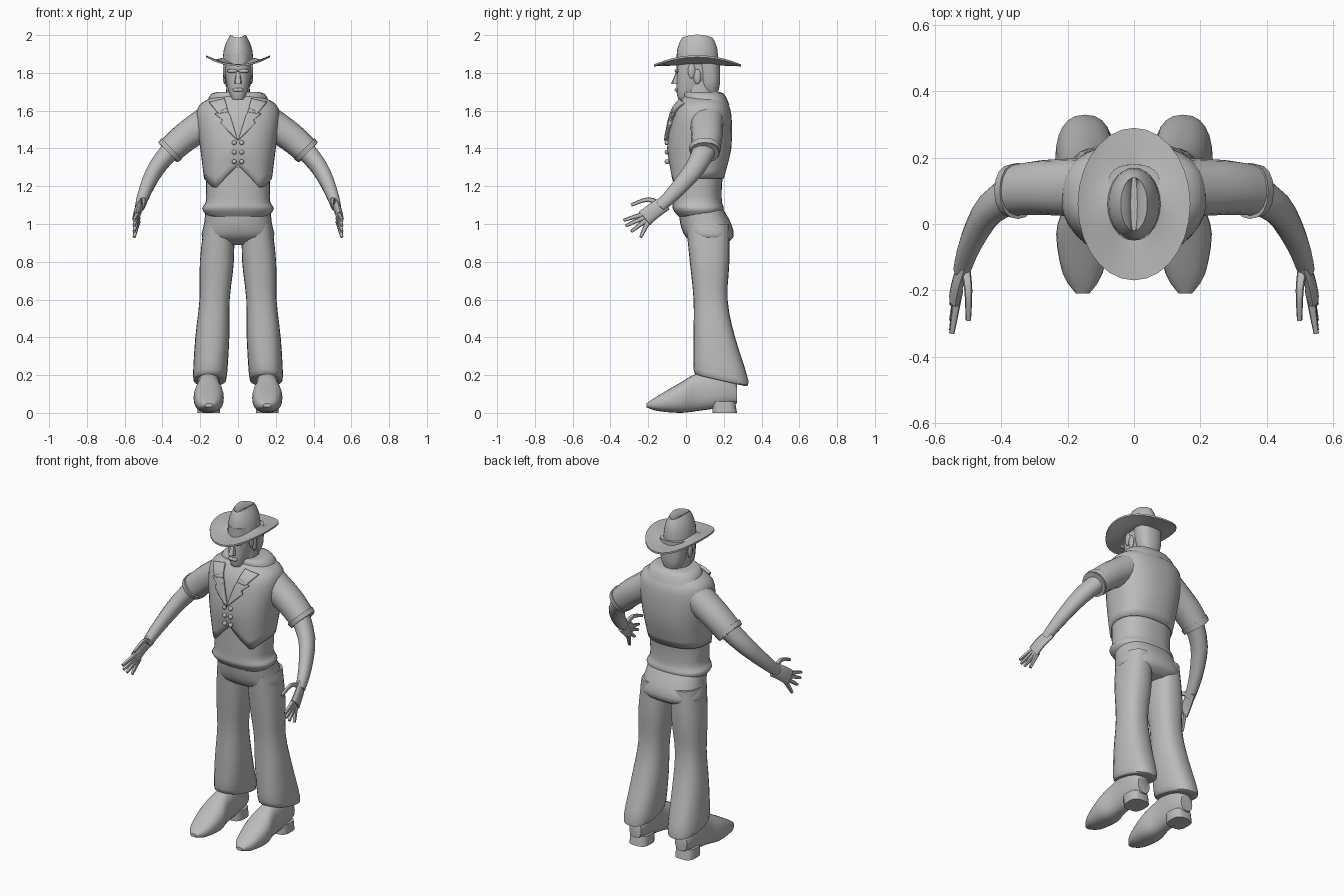
import bpy, bmesh
from math import cos, sin, pi
from mathutils import Vector

cube = bpy.data.objects.get("Cube")
if cube:
    bpy.data.objects.remove(cube)

GREY = (0.5, 0.5, 0.5, 1)
clay = bpy.data.materials.new("plain_grey")
clay.use_nodes = True
clay.diffuse_color = GREY
clay.node_tree.nodes["Principled BSDF"].inputs["Base Color"].default_value = GREY
parts = []


def finish(name, bm, mirror=False):
    """Turn a bmesh into a named part, mirrored across the middle if asked."""
    bmesh.ops.recalc_face_normals(bm, faces=bm.faces)
    mesh = bpy.data.meshes.new(name)
    bm.to_mesh(mesh)
    bm.free()
    mesh.materials.append(clay)
    obj = bpy.data.objects.new(name, mesh)
    bpy.context.collection.objects.link(obj)
    if mirror:
        obj.modifiers.new("Mirror", "MIRROR").use_mirror_merge = False
    parts.append(obj)
    return obj


def loft(name, rings, mirror=False, cap=True):
    """Skin a list of equal rings of points."""
    bm = bmesh.new()
    loops = [[bm.verts.new(point) for point in ring] for ring in rings]
    for lower, upper in zip(loops, loops[1:]):
        for i in range(len(lower)):
            bm.faces.new((lower[i - 1], lower[i], upper[i], upper[i - 1]))
    if cap:
        bm.faces.new(loops[0])
        bm.faces.new(loops[-1])
    return finish(name, bm, mirror)


def oval(centre, u, v, sides, power):
    """Superellipse ring spanned by the half-axes u and v."""
    def bend(value):
        return abs(value) ** (2 / power) * (1 if value >= 0 else -1)
    turns = [2 * pi * i / sides for i in range(sides)]
    return [centre + u * bend(cos(turn)) + v * bend(sin(turn)) for turn in turns]


def spline(rows, steps=3):
    """Smooth curve through a few rows of numbers."""
    rows = [Vector(row) for row in rows]
    padded = [rows[0], *rows, rows[-1]]
    curve = []
    for before, start, end, after in zip(padded, padded[1:], padded[2:], padded[3:]):
        for step in range(steps):
            t = step / steps
            pull_in, pull_out = (end - before) / 2, (after - start) / 2
            ease = t * t * (3 - 2 * t)
            curve.append(start.lerp(end, ease) + pull_in * t * (1 - t) ** 2
                         - pull_out * t * t * (1 - t))
    return curve + [rows[-1]]


def stack(name, rows, sides=24, power=2.4, warp=None, along_y=False, **options):
    """Loft rows of (level, half width, low side, high side)."""
    rings = []
    for level, half, low, high in spline(rows):
        middle, radius = (low + high) / 2, (high - low) / 2
        if along_y:
            centre, depth = Vector((0, level, middle)), Vector((0, 0, radius))
        else:
            centre, depth = Vector((0, middle, level)), Vector((0, radius, 0))
        ring = oval(centre, Vector((half, 0, 0)), depth, sides, power)
        if warp:
            for point in ring:
                warp(point)
        rings.append(ring)
    return loft(name, rings, **options)


def tube(name, path, start, end, flat=1.0, sides=12):
    """Mirrored limb tapering along a smooth path."""
    points = spline(path)
    last = len(points) - 1
    rings = []
    for i, point in enumerate(points):
        along = (points[min(i + 1, last)] - points[max(i - 1, 0)]).normalized()
        side = along.cross(Vector((1, 0, 0))).normalized()
        radius = start + (end - start) * i / last
        rings.append(oval(point, side * radius, along.cross(side) * radius * flat, sides, 2.2))
    return loft(name, rings, mirror=True)


def ball(name, centre, size):
    """Mirrored ellipsoid for small details."""
    bm = bmesh.new()
    bmesh.ops.create_uvsphere(bm, u_segments=12, v_segments=8, radius=1)
    bmesh.ops.scale(bm, vec=size, verts=bm.verts)
    bmesh.ops.translate(bm, vec=centre, verts=bm.verts)
    return finish(name, bm, mirror=True)


# Hat: brim curling up at the sides, tall crown with a crease along the top
def hat_ring(half, depth, height, arch):
    ring = oval(Vector((0, 0, height)), Vector((half, 0, 0)), Vector((0, depth, 0)), 28, 2)
    for point in ring:
        point.z += 1.5 * point.x ** 2 - arch * point.y ** 2
        point.y += 0.06
    return ring


brim = [hat_ring(.17 * s, .23 * s, 1.84 + lift, .1)
        for s, lift in ((.4, 0), (.7, 0), (1, 0), (1, .01), (.7, .01))]
crown = [hat_ring(.08 - .04 * k ** 2, .11 - .03 * k ** 4, 1.87 + .13 * k, 2)
         for k in (0, .3, .6, .85, 1)]
crease = [hat_ring(.02, .08, 1.99, 2), hat_ring(.01, .09, 1.97, 2)]
loft("hat", brim + crown + crease)

# Head, face and neck
stack("head", [(1.66, .03, -.04, .02), (1.7, .05, -.05, .1), (1.8, .07, -.05, .16), (1.9, .07, -.05, .16)])
stack("nose", [(1.81, .01, -.05, -.03), (1.74, .02, -.08, -.03)], sides=8)
stack("hair", [(1.7, .05, .08, .17), (1.75, .07, .07, .18), (1.87, .08, .05, .18)])
stack("neck", [(1.56, .07, -.02, .16), (1.76, .06, .01, .14)])
face_details = {
    "lips": ((.01, -.05, 1.71), (.02, .01, .01)),
    "brow": ((.03, -.05, 1.81), (.03, .01, .01)),
    "ear": ((.07, .06, 1.78), (.01, .02, .04)),
    "sideburn": ((.07, .03, 1.81), (.01, .02, .04)),
}
for name, (centre, size) in face_details.items():
    ball(name, centre, size)

# Shirt bloused over the waist
stack("shirt", [(1.04, .16, -.04, .18), (1.08, .19, -.07, .2), (1.12, .17, -.07, .19),
                (1.2, .17, -.07, .19), (1.3, .17, -.07, .2)], sides=28)


# Vest with two points at the front and a level hem behind
def vest_hem(point):
    x = abs(point.x)
    hem = 1.24 if point.y > .06 else max(1.31 - x, 1.06 + x)
    if point.z < 1.4:
        point.z = hem + (point.z - 1.2) * (1.4 - hem) * 5


vest = stack("vest", [(1.2, .18, -.08, .2), (1.4, .2, -.1, .24), (1.58, .22, -.07, .24),
                      (1.65, .18, -.03, .21), (1.69, .07, 0, .15)], sides=40, warp=vest_hem, cap=False)
vest.modifiers.new("Thickness", "SOLIDIFY").thickness = 0.01
stack("collar", [(1.7, .07, 0, .15), (1.69, .14, -.01, .2), (1.63, .17, -.01, .23)], cap=False)


def plate(name, outline):
    """Thin mirrored cloth piece laid over the vest front."""
    bm = bmesh.new()
    bm.faces.new([bm.verts.new((x, -0.4, z)) for x, z in outline])
    obj = finish(name, bm)
    refine = obj.modifiers.new("Refine", "SUBSURF")
    refine.subdivision_type = "SIMPLE"
    refine.levels = refine.render_levels = 3
    lay = obj.modifiers.new("Lay", "SHRINKWRAP")
    lay.target = vest
    lay.wrap_method = "PROJECT"
    lay.use_project_y = True
    lay.offset = 0.01
    thickness = obj.modifiers.new("Thickness", "SOLIDIFY")
    thickness.thickness = 0.02
    thickness.offset = 0
    obj.modifiers.new("Mirror", "MIRROR").use_mirror_merge = False


plate("lapel", [(0, 1.44), (.09, 1.53), (.08, 1.55), (.12, 1.58), (.06, 1.61), (.04, 1.57)])
plate("collar_point", [(.05, 1.59), (.1, 1.58), (.15, 1.64), (.07, 1.66)])
for row in range(3):
    ball(f"button_row_{row + 1}", (.02, -.1, 1.43 - .05 * row), (.013, .013, .013))

# Arms: short sleeves with cuffs, bare forearms
elbow = (.37, .1, 1.38)
tube("sleeve", [(.15, .11, 1.55), (.28, .11, 1.46), elbow], .09, .075, flat=.94, sides=16)
tube("cuff", [(.35, .1, 1.4), elbow], .085, .08, flat=.92, sides=16)
tube("forearm", [(.33, .11, 1.42), (.43, .05, 1.3), (.49, -.05, 1.18), (.52, -.14, 1.09)], .064, .03, flat=.85)

# Hands reaching forward with spread fingers
tube("palm", [(.51, -.11, 1.11), (.53, -.17, 1.07), (.54, -.22, 1.03)], .04, .046, flat=.4)
tube("thumb", [(.51, -.13, 1.1), (.5, -.2, 1.13), (.5, -.29, 1.1)], .016, .008, sides=8)
for i, finger in enumerate(("index", "middle", "ring", "little")):
    knuckle = Vector((.53, -.2, 1.06 - .015 * i))
    tip = Vector((.55, .01 * i * i - .33, 1.02 - .03 * i))
    tube(finger + "_finger", [knuckle, tip], .015, .008, sides=8)

# Trousers: hips and flared legs with hems dropping behind
stack("hips", [(1.09, .17, -.04, .19), (1, .18, -.03, .24), (.93, .19, 0, .25), (.89, .12, .07, .2)], sides=28)


def leg_flare(point):
    point.x += .16 - .06 * point.z
    if point.z < .4:
        point.z -= (.4 - point.z) * (point.y - .19)


stack("trouser_leg", [(1, .08, 0, .23), (.8, .09, .02, .23), (.6, .08, .04, .22), (.4, .09, .04, .26),
                      (.2, .09, .04, .33), (.17, .08, .06, .31)], warp=leg_flare, mirror=True)


# Pointed boots with heels
def boot_offset(point):
    point.x += .155


stack("boot", [(-.21, .02, .03, .05), (-.15, .06, .01, .09), (-.03, .08, 0, .16), (.06, .06, .01, .21),
               (.2, .06, .03, .24), (.27, .04, .05, .15)], warp=boot_offset, along_y=True, mirror=True)
stack("boot_heel", [(0, .06, .14, .27), (.06, .06, .14, .26)], power=3, warp=boot_offset, mirror=True)

# Smooth shading with sharp creases
bpy.ops.object.select_all(action="DESELECT")
for obj in parts:
    obj.select_set(True)
bpy.context.view_layer.objects.active = parts[0]
bpy.ops.object.shade_smooth_by_angle(angle=0.8)
